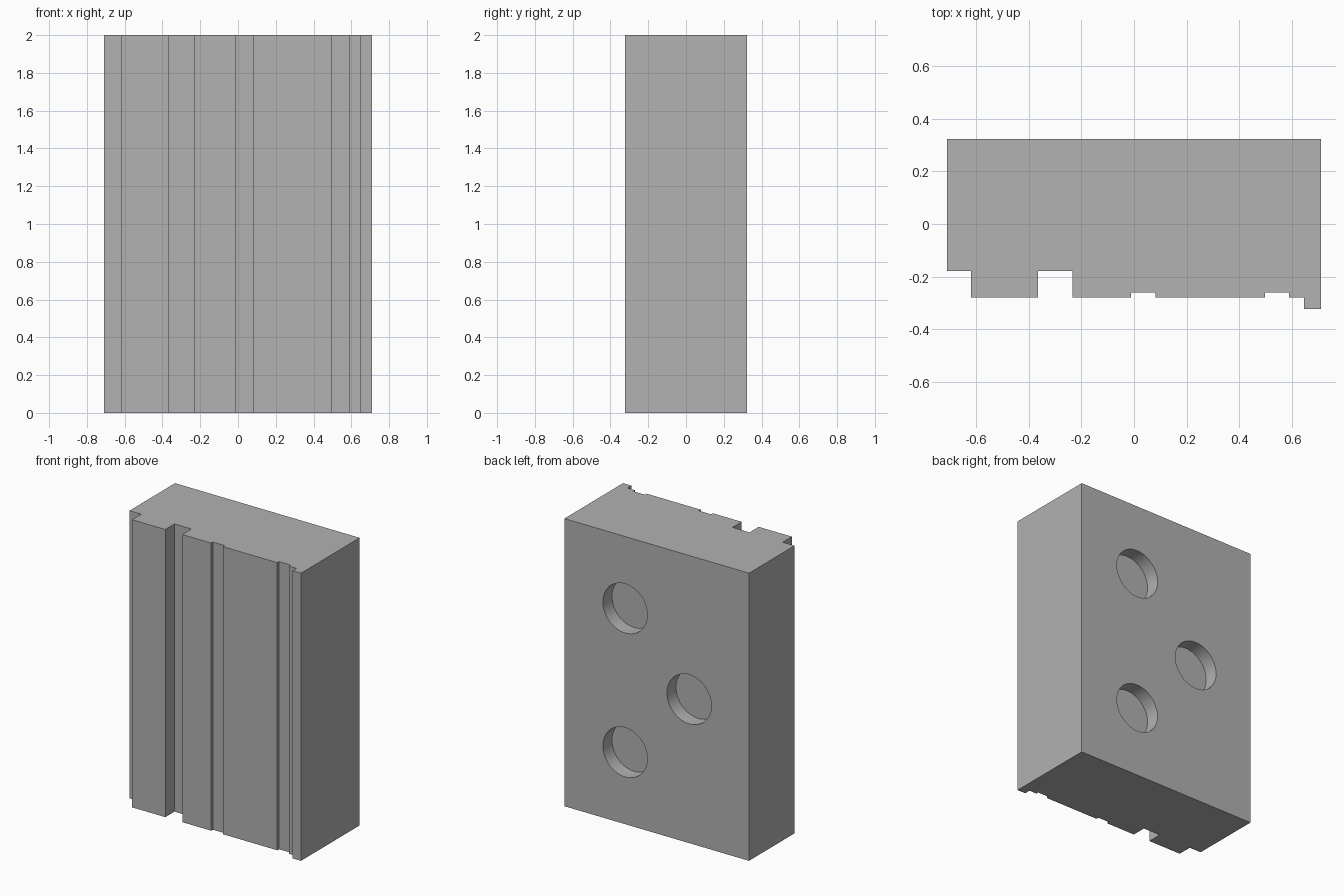
import bpy
import bmesh
from mathutils import Matrix, Vector

default = bpy.data.objects.get("Cube")
if default:
    bpy.data.objects.remove(default, do_unlink=True)

HALF_WIDTH, HALF_DEPTH, HEIGHT = 0.71, 0.322, 2.0
DEEP, FACE, SHALLOW = -0.178, -0.279, -0.26
HOLE_RADIUS, HOLE_DEPTH = 0.171, 0.1

grey = bpy.data.materials.new("plain_grey")
grey.use_nodes = True
colour = (0.445, 0.445, 0.445, 1)
grey.diffuse_color = colour
grey.node_tree.nodes["Principled BSDF"].inputs["Base Color"].default_value = colour


def make_object(name, bm):
    bmesh.ops.recalc_face_normals(bm, faces=bm.faces)
    mesh = bpy.data.meshes.new(name)
    bm.to_mesh(mesh)
    bm.free()
    mesh.materials.append(grey)
    obj = bpy.data.objects.new(name, mesh)
    bpy.context.collection.objects.link(obj)
    return obj


# Grooved front: each step is (right end x, front y), going left to right
steps = [(-0.619, DEEP), (-0.364, FACE), (-0.233, DEEP), (-0.011, FACE),
         (0.081, SHALLOW), (0.497, FACE), (0.588, SHALLOW), (0.646, FACE),
         (HALF_WIDTH, -HALF_DEPTH)]
outline = [(-HALF_WIDTH, HALF_DEPTH)]
x = -HALF_WIDTH
for end, y in steps:
    outline += [(x, y), (end, y)]
    x = end
outline.append((HALF_WIDTH, HALF_DEPTH))

# Block: the outline extruded upward
bm = bmesh.new()
base = bm.faces.new([bm.verts.new((px, py, 0)) for px, py in outline])
raised = bmesh.ops.extrude_face_region(bm, geom=[base])["geom"]
bmesh.ops.translate(bm, vec=Vector((0, 0, HEIGHT)),
                    verts=[v for v in raised if isinstance(v, bmesh.types.BMVert)])
block = make_object("grooved_block", bm)

# Three round blind holes in the back
bm = bmesh.new()
for hx, hz in [(0.243, 1.5), (-0.25, 1.0), (0.243, 0.5)]:
    place = Matrix.Translation((hx, HALF_DEPTH, hz)) @ Matrix.Rotation(1.5707963, 4, "X")
    bmesh.ops.create_cone(bm, cap_ends=True, segments=64, radius1=HOLE_RADIUS,
                          radius2=HOLE_RADIUS, depth=2 * HOLE_DEPTH, matrix=place)
cutter = make_object("hole_cutter", bm)
cutter.hide_render = True

cut = block.modifiers.new("back_holes", "BOOLEAN")
cut.operation = "DIFFERENCE"
cut.solver = "EXACT"
cut.object = cutter

bpy.ops.object.select_all(action="DESELECT")
block.select_set(True)
bpy.context.view_layer.objects.active = block
bpy.ops.object.modifier_apply(modifier=cut.name)
bpy.data.objects.remove(cutter, do_unlink=True)
bpy.ops.object.shade_smooth_by_angle()
